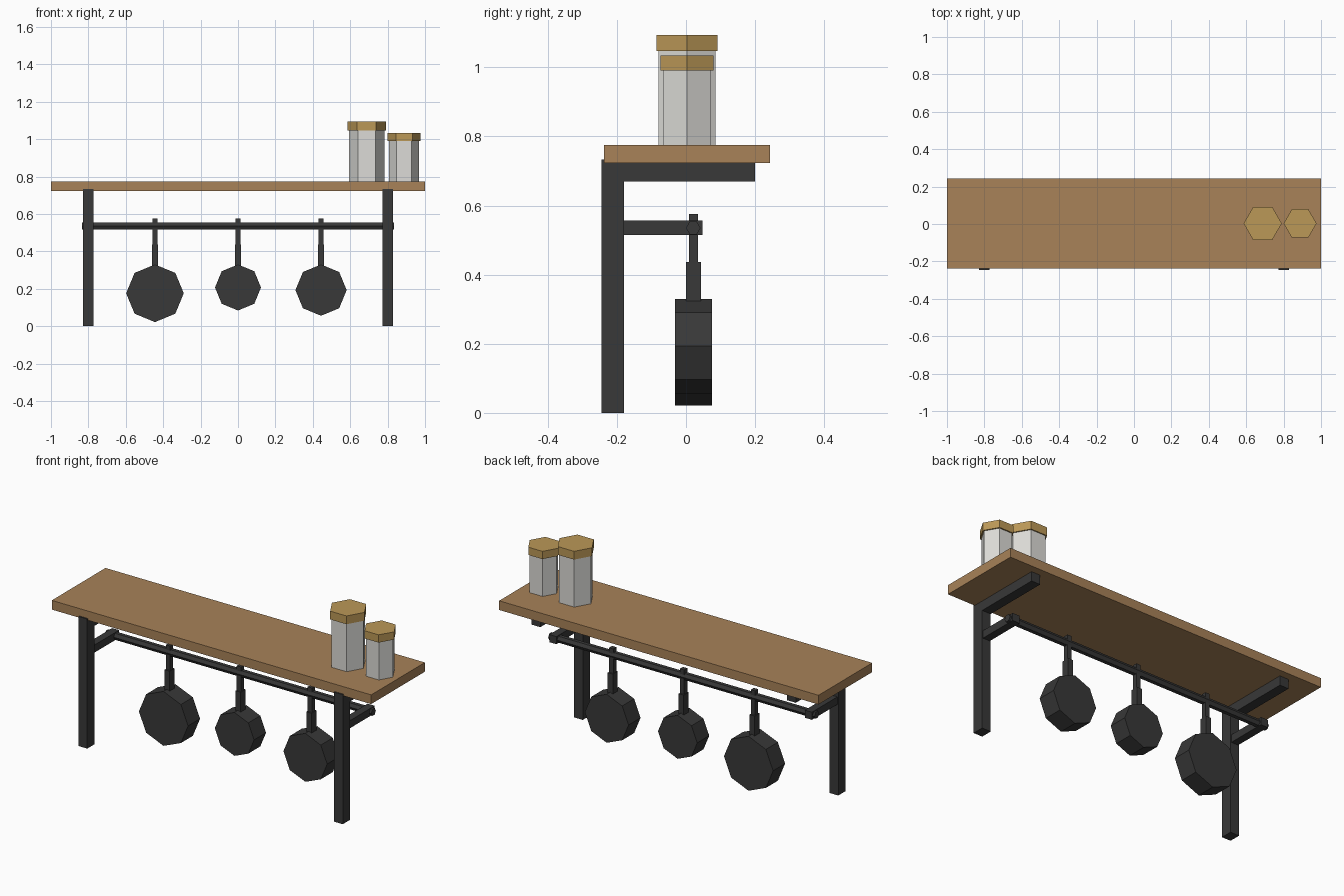
import bpy, math
from mathutils import Matrix

if "Cube" in bpy.data.objects:
    bpy.data.objects.remove(bpy.data.objects["Cube"])


def material(name, rgb):
    # flat colour given as sRGB 0-255, stored linear
    lin = [((c / 255 + 0.055) / 1.055) ** 2.4 for c in rgb]
    m = bpy.data.materials.new(name)
    m.diffuse_color = (*lin, 1)
    m.use_nodes = True
    m.node_tree.nodes["Principled BSDF"].inputs["Base Color"].default_value = m.diffuse_color
    return m


WOOD = material("shelf wood", (168, 130, 88))
METAL = material("dark metal", (56, 56, 56))
GLASS = material("pale jar", (220, 219, 215))
LID = material("golden lid", (187, 152, 87))


def finish(name, mat):
    ob = bpy.context.object
    ob.name = name
    ob.data.materials.append(mat)
    return ob


def box(name, mat, x, y, z):
    """Box from (min, max) ranges."""
    bpy.ops.mesh.primitive_cube_add(size=1)
    ob = finish(name, mat)
    size = [r[1] - r[0] for r in (x, y, z)]
    mid = [(r[0] + r[1]) / 2 for r in (x, y, z)]
    ob.data.transform(Matrix.Translation(mid) @ Matrix.Diagonal((*size, 1)))
    return ob


def prism(name, mat, sides, r, depth, centre, axis="Z"):
    """Regular prism along an axis, with a corner on +X (Z, Y) or +Y (X)."""
    bpy.ops.mesh.primitive_cylinder_add(vertices=sides, radius=r, depth=depth)
    ob = finish(name, mat)
    turn = Matrix.Rotation(math.pi / 2, 4, "Z")
    if axis == "Y":
        turn = Matrix.Rotation(math.pi / 2, 4, "X") @ turn
    elif axis == "X":
        turn = Matrix.Rotation(math.pi / 2, 4, "Y")
    ob.data.transform(Matrix.Translation(centre) @ turn)
    return ob


# shelf board
box("shelf_board", WOOD, (-1, 1), (-0.237, 0.243), (0.723, 0.775))

# brackets: post, shelf arm and rail arm on each side
for side, s in (("left", -0.8), ("right", 0.8)):
    wide = (s - 0.0275, s + 0.0275)
    box(side + "_post", METAL, wide, (-0.245, -0.18), (0, 0.733))
    box(side + "_shelf_arm", METAL, wide, (-0.2, 0.2), (0.67, 0.73))
    box(side + "_rail_arm", METAL, (s - 0.022, s + 0.022), (-0.19, 0.048), (0.514, 0.557))

# hanging rail
prism("hanging_rail", METAL, 6, 0.021, 1.668, (0, 0.021, 0.535), "X")

# pans with hook and handle
for i, (x, r) in enumerate(((-0.444, 0.154), (0, 0.123), (0.444, 0.137)), 1):
    box(f"pan_hook_{i}", METAL, (x - 0.0135, x + 0.0135), (0.008, 0.035), (0.42, 0.575))
    box(f"pan_handle_{i}", METAL, (x - 0.016, x + 0.016), (0, 0.043), (0.32, 0.436))
    prism(f"pan_{i}", METAL, 8, r, 0.107, (x, 0.0215, 0.33 - r), "Y")

# jars with lids
for i, (x, r, top, lid_r, lid_h) in enumerate(
        ((0.688, 0.095, 1.047, 0.102, 0.047), (0.888, 0.08, 0.99, 0.088, 0.044)), 1):
    prism(f"jar_{i}", GLASS, 6, r, top - 0.775, (x, 0.003, (top + 0.775) / 2))
    prism(f"jar_lid_{i}", LID, 6, lid_r, lid_h, (x, 0.003, top + lid_h / 2))
